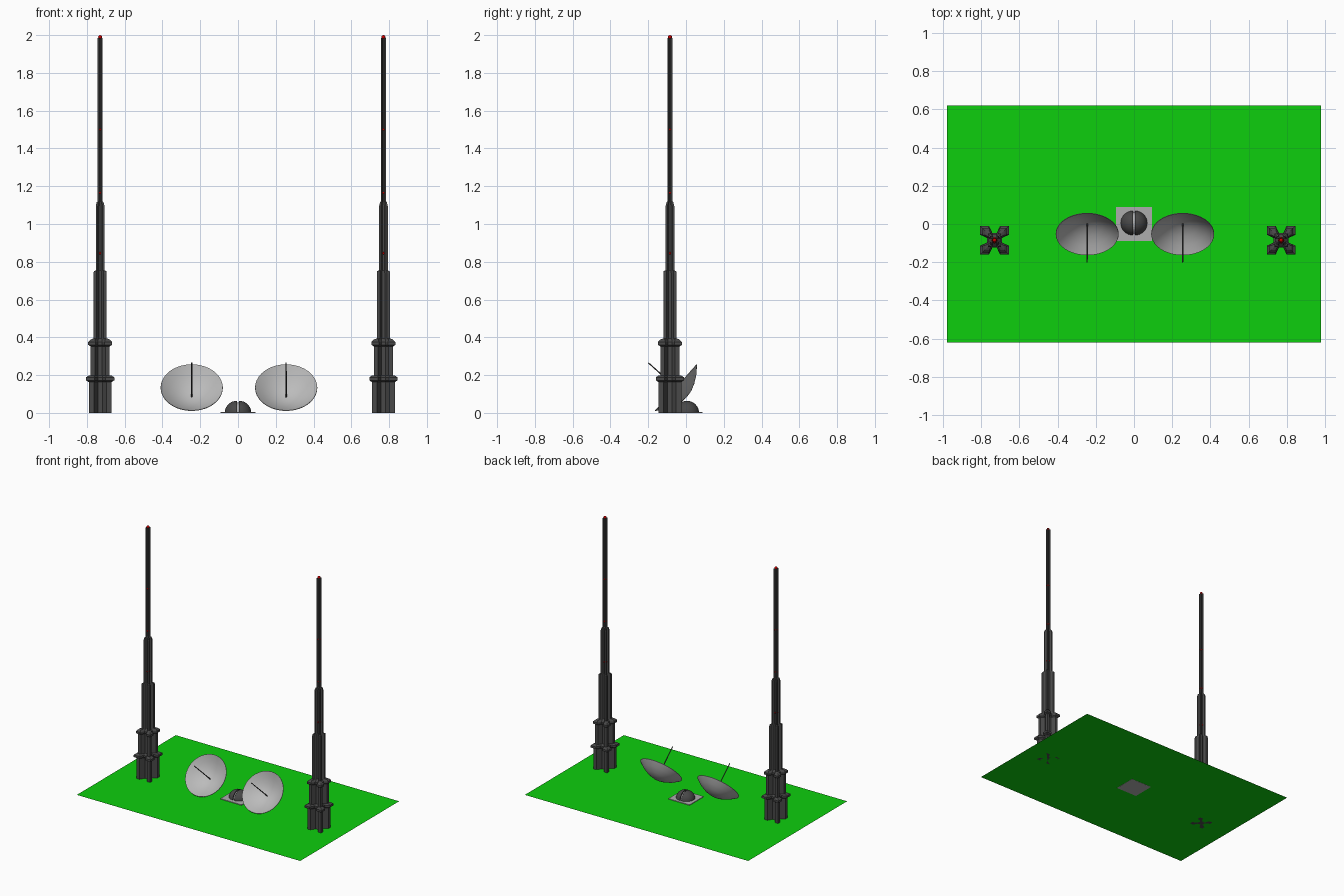
import bpy, bmesh, math
from mathutils import Vector, Matrix

if "Cube" in bpy.data.objects:
    bpy.data.objects.remove(bpy.data.objects["Cube"])


def mat(name, c):
    m = bpy.data.materials.new(name)
    m.diffuse_color = (*c, 1)
    m.use_nodes = True
    m.node_tree.nodes["Principled BSDF"].inputs["Base Color"].default_value = m.diffuse_color
    return m


GREEN = mat("grass green", (0.004, 0.62, 0.004))
DARK = mat("dark grey", (0.065, 0.065, 0.065))
LIGHT = mat("dish grey", (0.5, 0.5, 0.5))
PAD = mat("pad grey", (0.42, 0.42, 0.42))
RED = mat("beacon red", (0.6, 0.0, 0.0))


def finish(name, bm, material, smooth=False):
    me = bpy.data.meshes.new(name)
    bmesh.ops.recalc_face_normals(bm, faces=bm.faces)
    bm.to_mesh(me)
    bm.free()
    me.materials.append(material)
    ob = bpy.data.objects.new(name, me)
    bpy.context.collection.objects.link(ob)
    if smooth:
        for p in me.polygons:
            p.use_smooth = True
    return ob


def loft(bm, rings):
    """Skin a list of equal-length point rings and cap both ends."""
    vs = [[bm.verts.new(p) for p in r] for r in rings]
    n = len(vs[0])
    for a, b in zip(vs, vs[1:]):
        for i in range(n):
            bm.faces.new((a[i], a[(i + 1) % n], b[(i + 1) % n], b[i]))
    bm.faces.new(vs[0][::-1])
    bm.faces.new(vs[-1])


def x_section(a, off, z):
    """X-shaped cross section with arm reach a, grown outwards by off."""
    o, n, t, s = a + off, 0.4 * a + off, 0.55 * a - off * 0.3, 0.2 * a
    quarter = [(n, s), (o, t), (o, o), (t, o), (s, n)]
    pts = []
    for k in range(4):
        c, d = round(math.cos(k * math.pi / 2)), round(math.sin(k * math.pi / 2))
        pts += [(x * c - y * d, x * d + y * c, z) for x, y in quarter]
    return pts


# Ground sheet
bm = bmesh.new()
bmesh.ops.create_grid(bm, x_segments=1, y_segments=1, size=1,
                      matrix=Matrix.Diagonal((0.98, 0.62, 1, 1)))
finish("ground_sheet", bm, GREEN)

# Towers: (reach, offset, height) steps going up
STEPS = [(.06, 0, 0), (.06, 0, .163), (.06, .015, .172), (.06, .015, .188),
         (.06, 0, .198), (.051, 0, .198), (.051, 0, .352), (.051, .012, .36),
         (.051, .012, .376), (.051, 0, .388), (.035, 0, .395), (.035, 0, .738),
         (.033, 0, .75), (.023, 0, .755), (.023, 0, 1.095), (.018, 0, 1.115),
         (.0125, 0, 1.12), (.0125, 0, 1.985)]
for side, tx in (("left", -0.73), ("right", 0.77)):
    base = Vector((tx, -0.085, 0))
    bm = bmesh.new()
    loft(bm, [x_section(*s) for s in STEPS])
    finish("tower_" + side, bm, DARK).location = base
    # Warning lights: one on the tip and small ones up the faces
    bm = bmesh.new()
    spots = [(0, 0, 1.989, .011)]
    for z, r in ((0.845, .011), (1.165, .007), (1.5, .007)):
        spots += [(r, 0, z, .006), (-r, 0, z, .006), (0, r, z, .006), (0, -r, z, .006)]
    for x, y, z, r in spots:
        bmesh.ops.create_uvsphere(bm, u_segments=10, v_segments=6, radius=r,
                                  matrix=Matrix.Translation((x, y, z)))
    finish("tower_lights_" + side, bm, RED, True).location = base

# Pad under the dome
bm = bmesh.new()
bmesh.ops.create_cube(bm, size=1, matrix=Matrix.Translation((0, 0, .002))
                      @ Matrix.Diagonal((.186, .176, .006, 1)))
finish("dome_pad", bm, PAD)

# Dome in two halves with a light slit between them
bm = bmesh.new()
bmesh.ops.create_uvsphere(bm, u_segments=32, v_segments=16, radius=.064)
geom = bm.verts[:] + bm.edges[:] + bm.faces[:]
bmesh.ops.bisect_plane(bm, geom=geom, plane_co=(0, 0, 0), plane_no=(0, 0, -1), clear_outer=True)
geom = bm.verts[:] + bm.edges[:] + bm.faces[:]
bmesh.ops.bisect_plane(bm, geom=geom, plane_co=(0, 0, 0), plane_no=(-1, 0, 0), clear_outer=True)
bmesh.ops.holes_fill(bm, edges=[e for e in bm.edges if e.is_boundary])
half = finish("dome_half_right", bm, DARK)
half.location = (.006, .005, 0)
other = bpy.data.objects.new("dome_half_left", half.data)
other.rotation_euler.z = math.pi
other.location = (-.006, .005, 0)
bpy.context.collection.objects.link(other)
for ob in (half, other):
    bpy.context.view_layer.objects.active = ob
    bpy.ops.object.select_all(action='DESELECT')
    ob.select_set(True)
bpy.ops.object.shade_smooth_by_angle(angle=math.radians(40))
bm = bmesh.new()
bmesh.ops.create_cone(bm, cap_ends=True, segments=32, radius1=.055, radius2=.055, depth=.012,
                      matrix=Matrix.Translation((0, .005, 0)) @ Matrix.Rotation(math.pi / 2, 4, 'Y'))
geom = bm.verts[:] + bm.edges[:] + bm.faces[:]
bmesh.ops.bisect_plane(bm, geom=geom, plane_co=(0, 0, 0), plane_no=(0, 0, -1), clear_outer=True)
finish("dome_slit", bm, PAD)

# Dishes: shallow bowls tilted to face front and up, each with a feed rod
SEG, R, DEPTH = 40, .165, .075
axis = Vector((0, -.25, .194)).normalized()
axis = Vector((0, -.145, .112)).normalized()
rim = Vector((0, -.052, .133))
# rim runs from the low front (y -0.16, z 0.01) to the high back (y 0.06, z 0.255)
up = Vector((0, .11, .1225))
axis = Vector((0, -up.z, up.y)).normalized()
rot = axis.to_track_quat('Z', 'Y').to_matrix().to_4x4()
for side, dx in (("left", -.245), ("right", .255)):
    place = Matrix.Translation(rim + Vector((dx, 0, 0))) @ rot
    bm = bmesh.new()
    prof = [(.0, -DEPTH), (.04, -.071), (.08, -.057), (.125, -.032), (R, 0)]
    inner = [(max(r - .001, 0), z + .003) for r, z in prof]
    loop = prof + inner[::-1]
    vs = [bm.verts.new((r, 0, z)) for r, z in loop]
    es = [bm.edges.new((a, b)) for a, b in zip(vs, vs[1:])]
    bmesh.ops.spin(bm, geom=vs + es, cent=(0, 0, 0), axis=(0, 0, 1),
                   angle=2 * math.pi, steps=SEG)
    bmesh.ops.remove_doubles(bm, verts=bm.verts, dist=.0003)
    dish = finish("dish_" + side, bm, LIGHT)
    dish.matrix_world = place
    bpy.ops.object.select_all(action='DESELECT')
    dish.select_set(True)
    bpy.context.view_layer.objects.active = dish
    bpy.ops.object.shade_smooth_by_angle(angle=math.radians(40))
    # Feed rod from bowl bottom out past the rim
    bm = bmesh.new()
    bmesh.ops.create_cone(bm, cap_ends=True, segments=10, radius1=.004, radius2=.003,
                          depth=.27, matrix=Matrix.Translation((0, 0, .063)))
    finish("feed_rod_" + side, bm, DARK).matrix_world = place
